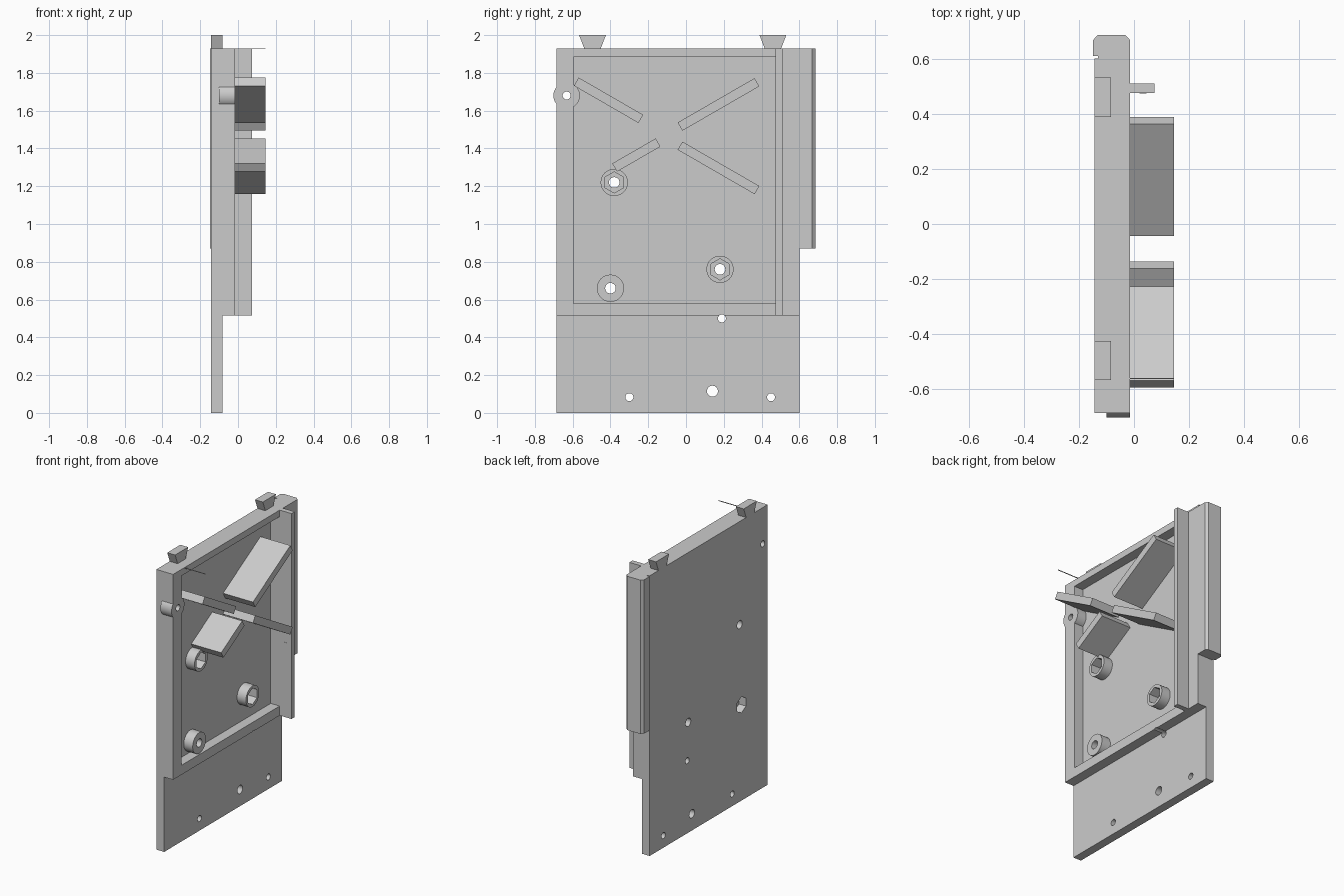
import bpy, bmesh, math
from mathutils import Vector

cube = bpy.data.objects.get("Cube")
if cube:
    bpy.data.objects.remove(cube, do_unlink=True)

GREY = bpy.data.materials.new("light_grey")
GREY.use_nodes = True
GREY.diffuse_color = (0.6, 0.6, 0.6, 1)
GREY.node_tree.nodes["Principled BSDF"].inputs["Base Color"].default_value = (0.6, 0.6, 0.6, 1)

BACK, FLOOR, FACE, TIP = -0.143, -0.083, -0.015, 0.145
TOP = 1.93


def prism(name, points, direction):
    """Extrude a flat outline of 3D points along a direction."""
    bm = bmesh.new()
    face = bm.faces.new([bm.verts.new(p) for p in points])
    out = bmesh.ops.extrude_face_region(bm, geom=[face])
    moved = [v for v in out["geom"] if isinstance(v, bmesh.types.BMVert)]
    bmesh.ops.translate(bm, verts=moved, vec=Vector(direction))
    bmesh.ops.recalc_face_normals(bm, faces=bm.faces)
    mesh = bpy.data.meshes.new(name)
    bm.to_mesh(mesh)
    bm.free()
    mesh.materials.append(GREY)
    ob = bpy.data.objects.new(name, mesh)
    bpy.context.collection.objects.link(ob)
    return ob


def side_prism(name, outline, x0, x1):
    """Outline in y, z extruded from x0 to x1."""
    return prism(name, [(x0, y, z) for y, z in outline], (x1 - x0, 0, 0))


def box(name, x0, x1, y0, y1, z0, z1):
    return side_prism(name, [(y0, z0), (y1, z0), (y1, z1), (y0, z1)], x0, x1)


def disc(name, y, z, r, x0, x1, sides=40):
    ring = [(y + r * math.sin(math.tau * i / sides), z + r * math.cos(math.tau * i / sides))
            for i in range(sides)]
    return side_prism(name, ring, x0, x1)


def combine(target, other, operation):
    """Apply a boolean and discard the helper."""
    mod = target.modifiers.new("cut", "BOOLEAN")
    mod.operation, mod.solver, mod.object = operation, "EXACT", other
    bpy.context.view_layer.update()
    graph = bpy.context.evaluated_depsgraph_get()
    mesh = bpy.data.meshes.new_from_object(target.evaluated_get(graph))
    target.modifiers.clear()
    target.data = mesh
    bpy.data.objects.remove(other, do_unlink=True)


# Stepped panel with a shallow tray
step = [(BACK, 0), (FLOOR, 0), (FLOOR, 0.515), (FACE, 0.515), (FACE, TOP), (BACK, TOP)]
panel = prism("panel", [(x, -0.685, z) for x, z in step], (0, 1.285, 0))
combine(panel, box("tray", FLOOR, 0.1, -0.595, 0.49, 0.58, 1.885), "DIFFERENCE")

# Upright wall beside the tray
combine(panel, box("wall", -0.1, 0.075, 0.475, 0.51, 0.515, TOP), "UNION")

# Side flange with chamfered outer edges
lip = [(FACE, 0.58), (FACE, 0.668), (-0.03, 0.685), (-0.133, 0.685),
       (-0.148, 0.668), (-0.148, 0.61), (-0.13, 0.61), (-0.13, 0.58)]
combine(panel, prism("flange", [(x, y, 0.87) for x, y in lip], (0, 0, TOP - 0.87)), "UNION")

# Dovetail tabs on the top edge
for y in (-0.495, 0.46):
    tail = [(y - 0.044, TOP - 0.02), (y + 0.044, TOP - 0.02), (y + 0.044, TOP),
            (y + 0.071, 2), (y - 0.071, 2), (y - 0.044, TOP)]
    combine(panel, side_prism("tab", tail, BACK, FLOOR), "UNION")

# Round bosses: y, z
bosses = [(-0.38, 1.22), (0.18, 0.76), (-0.40, 0.66)]
for y, z in bosses + [(-0.632, 1.68)]:
    combine(panel, disc("boss", y, z, 0.072 if y > -0.6 else 0.07, -0.1, FACE), "UNION")

# Hexagonal nut pockets, two from the front and one from behind
for y, z in bosses[:2]:
    combine(panel, disc("pocket", y, z, 0.056, FLOOR, 0.05, 6), "DIFFERENCE")
combine(panel, disc("pocket", *bosses[2], 0.056, -0.2, -0.09, 6), "DIFFERENCE")

# Through holes: y, z, radius
holes = [(y, z, 0.028) for y, z in bosses]
holes += [(-0.632, 1.68, 0.021), (0.19, 0.5, 0.021), (-0.3, 0.083, 0.021),
          (0.45, 0.083, 0.021), (0.14, 0.115, 0.029)]
for y, z, r in holes:
    combine(panel, disc("drill", y, z, r, -0.3, 0.3), "DIFFERENCE")

# Slanted deflector blades: name, centre y, centre z, length, tilt
blades = [("upper_front_blade", -0.41, 1.655, 0.394, -30),
          ("upper_rear_blade", 0.172, 1.633, 0.47, 30),
          ("lower_rear_blade", 0.172, 1.297, 0.47, -30),
          ("lower_front_blade", -0.263, 1.365, 0.265, 30)]
for name, y, z, length, tilt in blades:
    blade = box(name, FLOOR, TIP, -length / 2, length / 2, -0.025, 0.025)
    blade.location = (0, y, z)
    blade.rotation_euler.x = math.radians(tilt)

# Thin wire at the top edge and small mark on the wall
box("top_wire", FACE, TIP, -0.563, -0.559, TOP - 0.004, TOP)
box("wall_mark", 0.02, 0.045, 0.473, 0.475, 1.024, 1.03)

# Smooth the round surfaces only
bpy.ops.object.select_all(action="DESELECT")
panel.select_set(True)
bpy.context.view_layer.objects.active = panel
bpy.ops.object.shade_smooth_by_angle(angle=math.radians(25))
